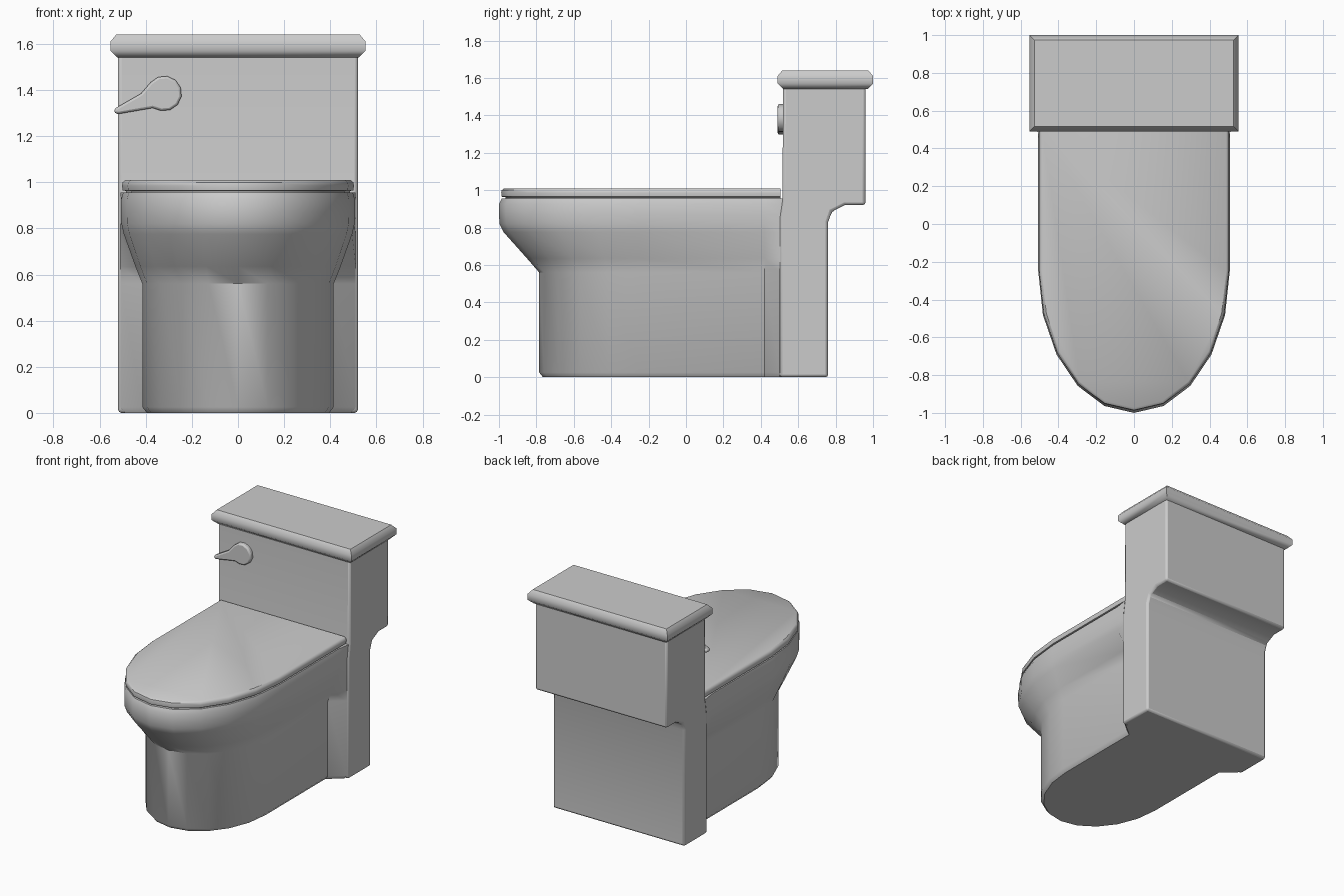
import bpy, bmesh, math

if "Cube" in bpy.data.objects:
    bpy.data.objects.remove(bpy.data.objects["Cube"])


def finish(name, bm, angle=40, bevel=0.0, segments=2):
    """Turn a bmesh into a smooth-shaded object with an optional bevel."""
    bmesh.ops.recalc_face_normals(bm, faces=bm.faces)
    mesh = bpy.data.meshes.new(name)
    bm.to_mesh(mesh)
    bm.free()
    ob = bpy.data.objects.new(name, mesh)
    bpy.context.collection.objects.link(ob)
    if bevel:
        mod = ob.modifiers.new("bevel", 'BEVEL')
        mod.width = bevel
        mod.segments = segments
        mod.limit_method = 'ANGLE'
        mod.angle_limit = math.radians(40)
    bpy.ops.object.select_all(action='DESELECT')
    bpy.context.view_layer.objects.active = ob
    ob.select_set(True)
    bpy.ops.object.shade_smooth_by_angle(angle=math.radians(angle))
    return ob


def loft(name, rings, angle=40):
    """Skin a stack of closed rings and cap both ends."""
    bm = bmesh.new()
    rows = [[bm.verts.new(p) for p in ring] for ring in rings]
    n = len(rows[0])
    for a, b in zip(rows, rows[1:]):
        for i in range(n):
            j = (i + 1) % n
            bm.faces.new((a[i], a[j], b[j], b[i]))
    bm.faces.new(rows[0])
    bm.faces.new(rows[-1])
    return finish(name, bm, angle)


def extrude(name, pts, vec, bevel, segments=2, angle=40):
    """Extrude a closed 3D outline along a vector."""
    bm = bmesh.new()
    face = bm.faces.new([bm.verts.new(p) for p in pts])
    new = bmesh.ops.extrude_face_region(bm, geom=[face])['geom']
    bmesh.ops.translate(bm, vec=vec, verts=[v for v in new if isinstance(v, bmesh.types.BMVert)])
    return finish(name, bm, angle, bevel, segments)


def u_ring(hw, front, z, tail):
    """U outline: elliptical nose, straight sides, then the mirrored tail points."""
    cy = -0.25
    nose = [(hw * math.cos(math.pi * i / 10), cy - (cy - front) * math.sin(math.pi * i / 10))
            for i in range(11)]
    left = [(-x, y) for x, y in tail]
    return [(x, y, z) for x, y in tail[::-1] + nose + left]


# bowl and pedestal, flaring into the tank column at the back
bowl_profile = [(0.395, -0.765, 0.0), (0.415, -0.785, 0.025), (0.415, -0.785, 0.56),
                (0.445, -0.85, 0.635), (0.495, -0.975, 0.775), (0.505, -0.997, 0.82),
                (0.507, -1.0, 0.87), (0.507, -1.0, 0.925), (0.498, -0.985, 0.955)]
loft("bowl", [u_ring(hw, f, z, [(hw, 0.42), (max(hw, 0.51 if z else 0.49), 0.5),
                                (max(hw, 0.51 if z else 0.49), 0.6)])
              for hw, f, z in bowl_profile])

# closed seat lid
lid_profile = [(0.485, -0.965, 0.95), (0.485, -0.965, 0.962), (0.5, -0.985, 0.965),
               (0.503, -0.988, 0.985), (0.5, -0.985, 1.0), (0.488, -0.972, 1.01)]
loft("seat_lid", [u_ring(hw, f, z, [(hw, 0.505)]) for hw, f, z in lid_profile])

# tank and rear column from one side profile
side = [(0.50, 0.0), (0.76, 0.0), (0.76, 0.83), (0.78, 0.885), (0.85, 0.92),
        (0.96, 0.92), (0.96, 1.56), (0.52, 1.56), (0.515, 0.95), (0.50, 0.85)]
extrude("tank", [(-0.52, y, z) for y, z in side], (1.04, 0, 0), 0.015)

# tank lid with chamfered rims
lid_rings = []
for inset, z in [(0.03, 1.54), (0.0, 1.57), (0.0, 1.61), (0.025, 1.64)]:
    x, y0, y1 = 0.553 - inset, 0.49 + inset, 1.0 - inset
    lid_rings.append([(-x, y0, z), (x, y0, z), (x, y1, z), (-x, y1, z)])
loft("tank_lid", lid_rings, 50)

# flush handle: round hub tapering to a lever tip
hub = [(-0.32 + 0.076 * math.cos(math.radians(a)), 1.385 + 0.076 * math.sin(math.radians(a)))
       for a in range(-100, 141, 30)]
outline = hub + [(-0.42, 1.385), (-0.53, 1.322), (-0.54, 1.308), (-0.525, 1.295), (-0.37, 1.322)]
extrude("flush_handle", [(x, 0.49, z) for x, z in outline], (0, 0.04, 0), 0.01)
